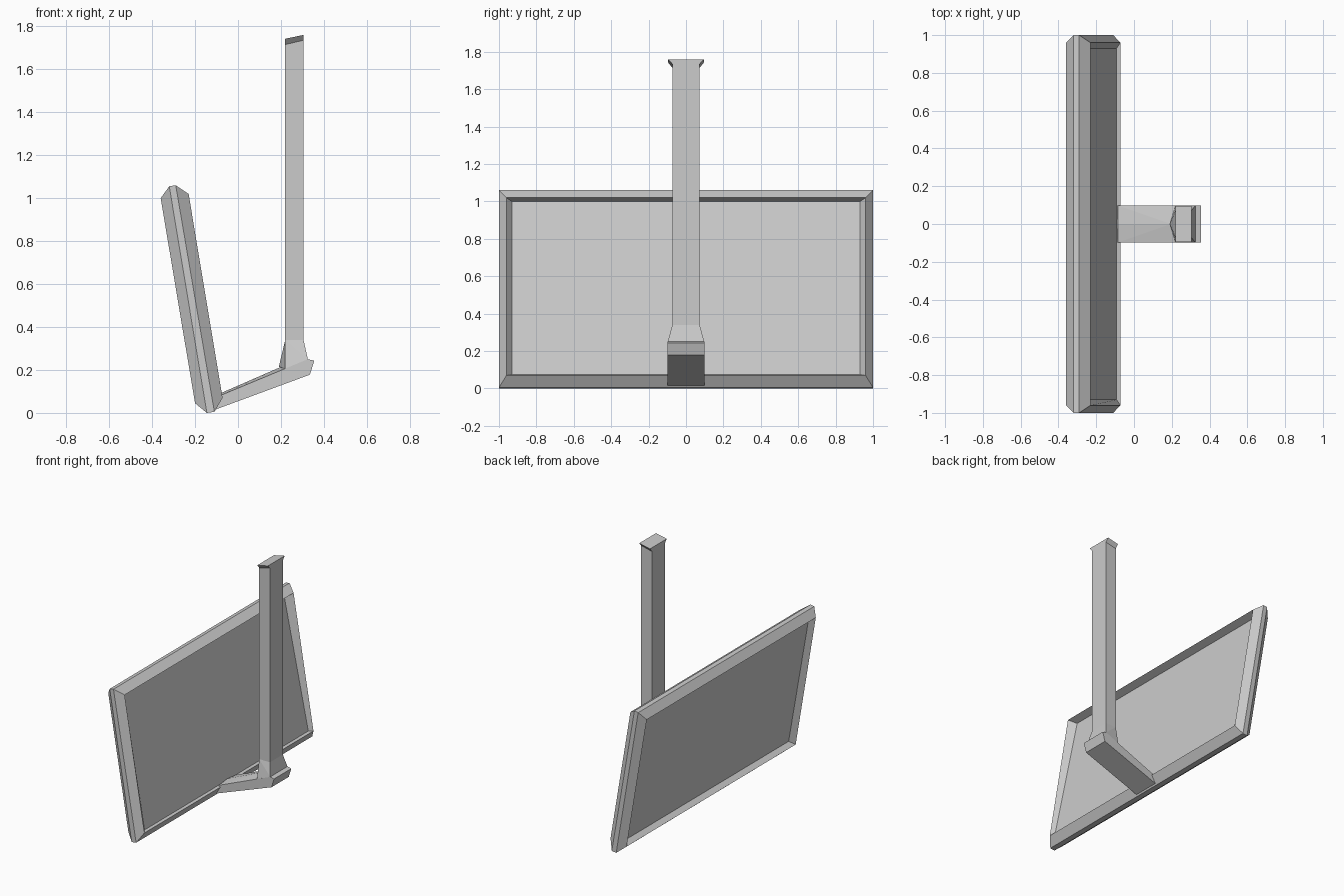
import bpy, bmesh

if "Cube" in bpy.data.objects:
    bpy.data.objects.remove(bpy.data.objects["Cube"])


def finish(name, bm):
    bmesh.ops.recalc_face_normals(bm, faces=bm.faces[:])
    me = bpy.data.meshes.new(name)
    bm.to_mesh(me)
    bm.free()
    ob = bpy.data.objects.new(name, me)
    bpy.context.collection.objects.link(ob)
    return ob


def loft(name, rings):
    """Skin a list of equal-length closed rings and cap both ends."""
    bm = bmesh.new()
    loops = [[bm.verts.new(p) for p in r] for r in rings]
    n = len(loops[0])
    for a, b in zip(loops, loops[1:]):
        for i in range(n):
            j = (i + 1) % n
            bm.faces.new((a[i], a[j], b[j], b[i]))
    bm.faces.new(loops[0])
    bm.faces.new(loops[-1])
    return finish(name, bm)


def hull(name, pts):
    bm = bmesh.new()
    for p in pts:
        bm.verts.new(p)
    bmesh.ops.convex_hull(bm, input=bm.verts[:])
    bmesh.ops.dissolve_limit(bm, angle_limit=0.01, verts=bm.verts[:], edges=bm.edges[:])
    return finish(name, bm)


def frame_ring(h, bottom, top):
    (bx, bz), (tx, tz) = bottom, top
    return [(bx, -h, bz), (bx, h, bz), (tx, h, tz), (tx, -h, tz)]


def section(x0, z0, x1, z1, h):
    return [(x0, -h, z0), (x1, -h, z1), (x1, h, z1), (x0, h, z0)]


# tilted board with bevelled rim and recessed faces
loft("sign_board", [
    frame_ring(0.93, (-0.165, 0.07), (-0.325, 0.995)),
    frame_ring(0.96, (-0.20, 0.045), (-0.36, 1.00)),
    frame_ring(1.00, (-0.145, 0.00), (-0.32, 1.055)),
    frame_ring(1.00, (-0.11, 0.005), (-0.29, 1.06)),
    frame_ring(0.96, (-0.072, 0.07), (-0.23, 1.02)),
    frame_ring(0.93, (-0.092, 0.075), (-0.285, 1.00)),
])

# upright post with flared, slanted top
loft("post", [
    section(0.22, 0.34, 0.305, 0.34, 0.073),
    section(0.22, 1.715, 0.305, 1.735, 0.073),
    section(0.22, 1.742, 0.305, 1.76, 0.095),
])

# flared foot of the post with a pointed front gusset
hull("post_foot", section(0.22, 0.34, 0.305, 0.34, 0.073)
     + section(0.22, 0.205, 0.325, 0.25, 0.098) + [(0.19, 0, 0.215)])

# sloping arm joining the post to the board, with a slight centre ridge
arm = []
for h in (-0.098, 0.098):
    arm += [(x, h, z) for x, z in
            [(-0.12, 0.01), (0.335, 0.178), (0.355, 0.243), (0.325, 0.25), (-0.085, 0.08)]]
hull("arm", arm + [(0.195, 0, 0.212), (-0.085, 0, 0.09)])
